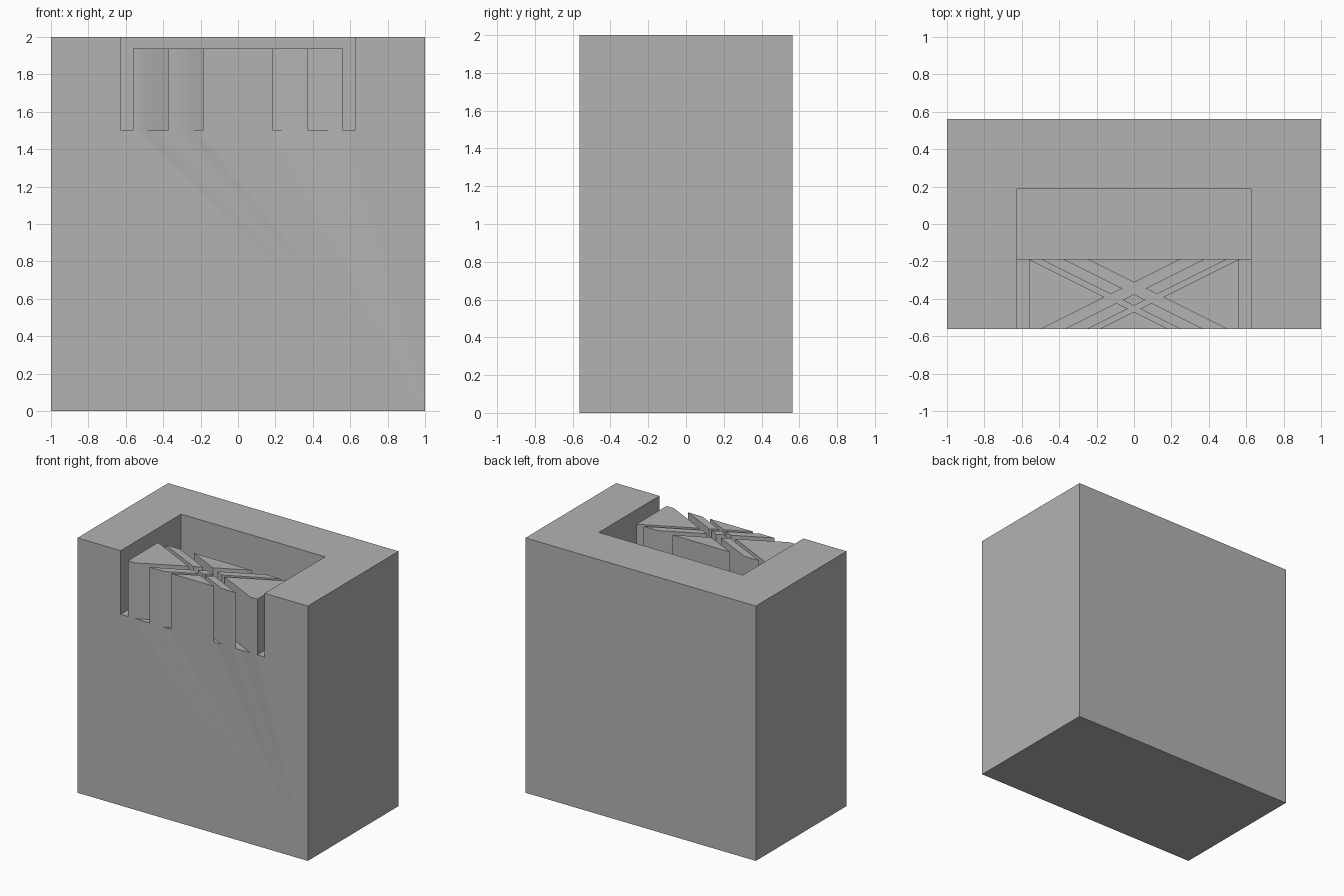
import bpy
import bmesh
from math import radians

cube = bpy.data.objects.get("Cube")
if cube:
    bpy.data.objects.remove(cube, do_unlink=True)

grey = bpy.data.materials.new("stone grey")
grey.use_nodes = True
colour = (0.45, 0.45, 0.45, 1)
grey.diffuse_color = colour
grey.node_tree.nodes["Principled BSDF"].inputs["Base Color"].default_value = colour


def prism(name, outline, low, high):
    """Extrude an outline in x and y between two heights."""
    bm = bmesh.new()
    face = bm.faces.new([bm.verts.new((x, y, low)) for x, y in outline])
    top = bmesh.ops.extrude_face_region(bm, geom=[face])["geom"]
    for v in top:
        if isinstance(v, bmesh.types.BMVert):
            v.co.z = high
    bmesh.ops.recalc_face_normals(bm, faces=bm.faces)
    mesh = bpy.data.meshes.new(name)
    bm.to_mesh(mesh)
    bm.free()
    mesh.materials.append(grey)
    obj = bpy.data.objects.new(name, mesh)
    bpy.context.collection.objects.link(obj)
    return obj


def rect(x0, x1, y0, y1):
    return [(x0, y0), (x1, y0), (x1, y1), (x0, y1)]


# Main dimensions
FRONT, BACK = -0.5625, 0.5625
BASIN = 0.1875          # half depth of the basin
INNER, OUTER = 0.5625, 0.625
FLOOR, RAISED, ABOVE = 1.5, 1.9375, 2.1
NEAR, FAR = FRONT - 0.05, -BASIN + 0.02

block = prism("block", rect(-1, 1, FRONT, BACK), 0, 2)


def cut(name, outline, low):
    cutter = prism(name, outline, low, ABOVE)
    cutter.hide_render = True
    mod = block.modifiers.new(name, 'BOOLEAN')
    mod.operation = 'DIFFERENCE'
    mod.solver = 'EXACT'
    mod.object = cutter
    bpy.context.view_layer.objects.active = block
    bpy.ops.object.modifier_apply(modifier=mod.name)
    bpy.data.objects.remove(cutter, do_unlink=True)


# Deep central basin, and the lowered top of the front wall
cut("basin", rect(-OUTER, OUTER, -BASIN, BASIN), 0.375)
cut("lowered_top", rect(-OUTER, OUTER, NEAR, FAR), RAISED)

# Straight side channels and crossing diagonal channels
for side in (-1, 1):
    cut("side_channel", rect(*sorted((side * INNER, side * OUTER)), NEAR, FAR), FLOOR)
    for x0, x1 in ((-0.5625, -0.5), (-0.375, -0.25)):
        def slide(x, y):
            return side * (x + 2 * (-BASIN - y)), y
        cut("diagonal_channel",
            [slide(x0, NEAR), slide(x1, NEAR), slide(x1, FAR), slide(x0, FAR)], FLOOR)

# Merge leftover slivers and shade
bm = bmesh.new()
bm.from_mesh(block.data)
bmesh.ops.remove_doubles(bm, verts=bm.verts, dist=0.0005)
bm.to_mesh(block.data)
bm.free()
bpy.ops.object.select_all(action='DESELECT')
block.select_set(True)
bpy.context.view_layer.objects.active = block
bpy.ops.object.shade_smooth_by_angle(angle=radians(30))
